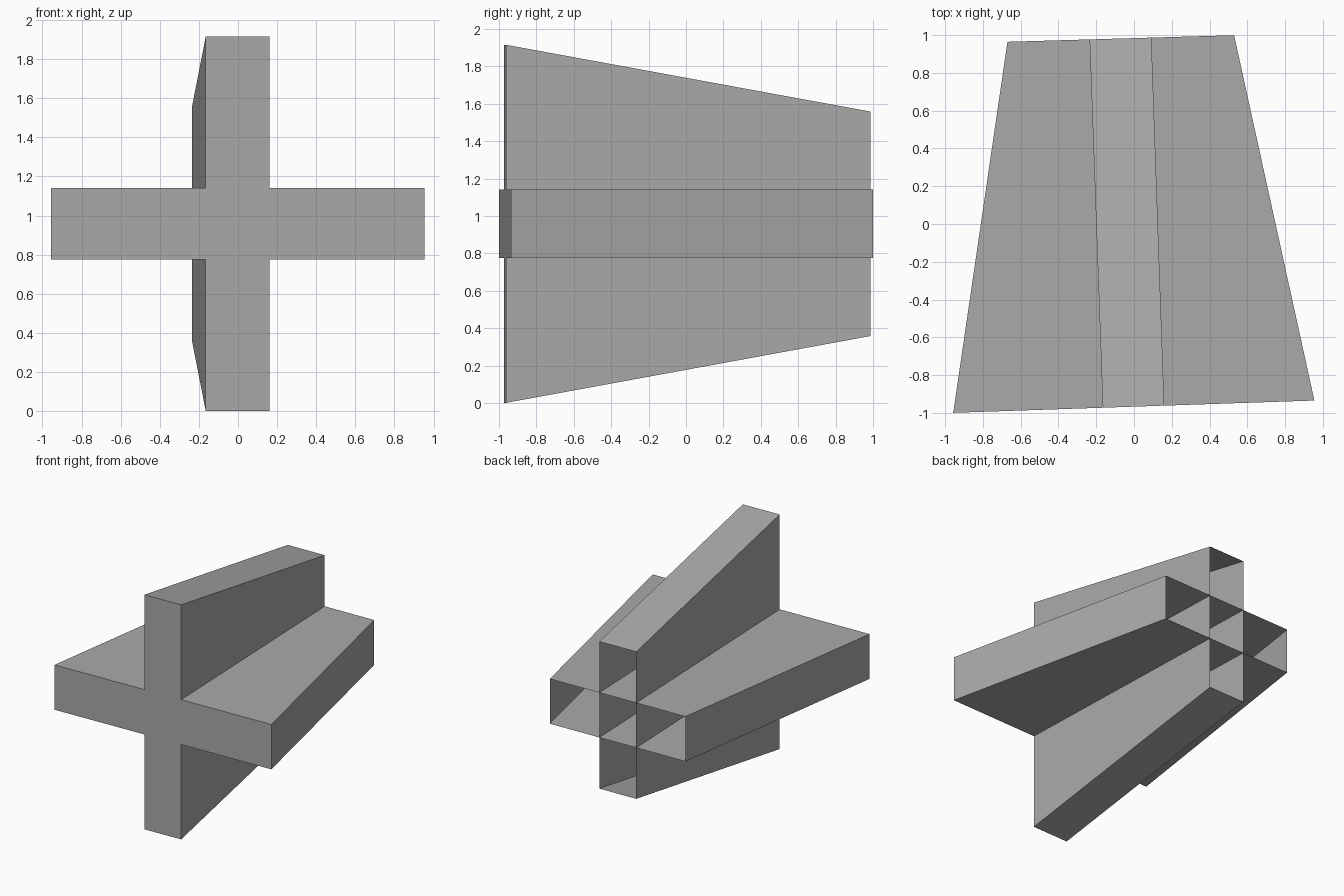
import bpy

default = bpy.data.objects.get("Cube")
if default:
    bpy.data.objects.remove(default, do_unlink=True)

grey = bpy.data.materials.new("mid grey")
grey.use_nodes = True
colour = (0.4, 0.4, 0.4, 1)
grey.diffuse_color = colour
grey.node_tree.nodes["Principled BSDF"].inputs["Base Color"].default_value = colour

MID = 0.958  # height of the cross centre


def front(x, z):
    # slightly skewed front plane
    return (x, -0.967 + 0.034 * x, MID + z)


def back(x, z):
    # slightly skewed back plane
    return (x, 0.984 + 0.029 * x, MID + z)


def rectangle(place, left, right, half):
    return [place(left, -half), place(right, -half), place(right, half), place(left, half)]


def add_object(name, verts, faces):
    mesh = bpy.data.meshes.new(name)
    mesh.from_pydata(verts, [], faces)
    mesh.materials.append(grey)
    obj = bpy.data.objects.new(name, mesh)
    bpy.context.collection.objects.link(obj)


def add_sleeve(name, front_rect, back_rect):
    # four tapering walls, open at both ends
    verts = rectangle(front, *front_rect) + rectangle(back, *back_rect)
    walls = [(i, i + 4, (i + 1) % 4 + 4, (i + 1) % 4) for i in range(4)]
    add_object(name, verts, [wall[::-1] for wall in walls])


# Front rectangles: left, right, half height
upright = (-0.165, 0.16, 0.957)
crossbar = (-0.957, 0.955, 0.183)

# Two tapering sleeves that pass through each other
add_sleeve("upright_sleeve", upright, (-0.235, 0.092, 0.6))
add_sleeve("crossbar_sleeve", crossbar, (-0.67, 0.53, 0.183))

# Cross-shaped plate closing the front
x0, x1, tall = upright
w0, w1, low = crossbar
outline = [(x0, -tall), (x1, -tall), (x1, -low), (w1, -low), (w1, low), (x1, low),
           (x1, tall), (x0, tall), (x0, low), (w0, low), (w0, -low), (x0, -low)]
add_object("front_plate", [front(x, z) for x, z in outline], [tuple(range(len(outline)))])
